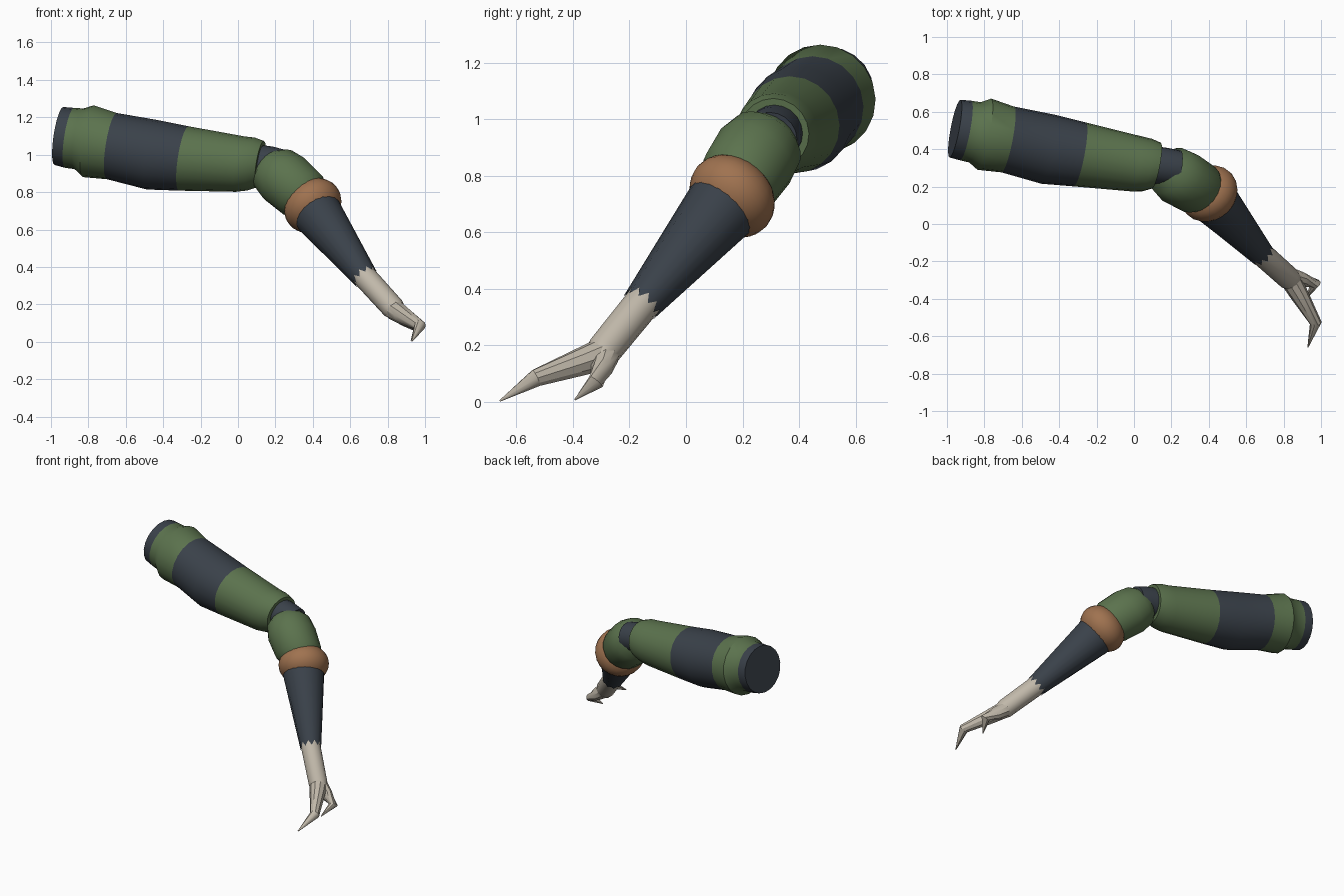
import bpy, bmesh, math
from mathutils import Vector

if "Cube" in bpy.data.objects:
    bpy.data.objects.remove(bpy.data.objects["Cube"], do_unlink=True)


def material(name, rgb):
    m = bpy.data.materials.new(name)
    m.use_nodes = True
    m.diffuse_color = (*rgb, 1)
    m.node_tree.nodes["Principled BSDF"].inputs["Base Color"].default_value = (*rgb, 1)
    return m


GREEN = material("moss green", (0.105, 0.17, 0.075))
DARK = material("slate", (0.042, 0.053, 0.068))
BROWN = material("brown", (0.35, 0.17, 0.08))
BONE = material("bone", (0.53, 0.48, 0.40))


def finish(bm, name, mats, angle):
    bmesh.ops.recalc_face_normals(bm, faces=bm.faces)
    mesh = bpy.data.meshes.new(name)
    bm.to_mesh(mesh)
    bm.free()
    for m in mats:
        mesh.materials.append(m)
    ob = bpy.data.objects.new(name, mesh)
    bpy.context.collection.objects.link(ob)
    bpy.ops.object.select_all(action="DESELECT")
    ob.select_set(True)
    bpy.context.view_layer.objects.active = ob
    bpy.ops.object.shade_smooth_by_angle(angle=math.radians(angle))


def limb(name, rings, mats, bands=None, sides=20, axis=None, teeth=0):
    """Loft circles given as (x, y, z, radius); bands is the slot per span."""
    bm = bmesh.new()
    pts = [Vector(r[:3]) for r in rings]
    loops = []
    for i, (p, ring) in enumerate(zip(pts, rings)):
        d = Vector(axis) if axis else pts[min(i + 1, len(pts) - 1)] - pts[max(i - 1, 0)]
        d.normalize()
        u = Vector((0, 0, 1)).cross(d).normalized()
        v = d.cross(u)
        loop = []
        for k in range(sides):
            a = math.tau * k / sides
            co = p + ring[3] * (u * math.cos(a) + v * math.sin(a))
            if teeth and i == len(pts) - 1:
                co += d * teeth * (k % 2 - 0.5)
            loop.append(bm.verts.new(co))
        loops.append(loop)
    for i in range(len(loops) - 1):
        for k in range(sides):
            n = (k + 1) % sides
            f = bm.faces.new((loops[i][k], loops[i][n], loops[i + 1][n], loops[i + 1][k]))
            f.material_index = bands[i] if bands else 0
    bm.faces.new(loops[0]).material_index = bands[0] if bands else 0
    if not teeth:
        bm.faces.new(loops[-1]).material_index = bands[-1] if bands else 0
    finish(bm, name, mats, 35)


# Banded upper leg
limb("upper_leg", [
    (-0.957, 0.51, 1.10, 0.157), (-0.90, 0.50, 1.09, 0.162),
    (-0.85, 0.49, 1.085, 0.164), (-0.80, 0.48, 1.072, 0.194),
    (-0.675, 0.452, 1.046, 0.179), (-0.46, 0.40, 1.0, 0.188),
    (-0.29, 0.372, 0.98, 0.174), (0.01, 0.322, 0.95, 0.15),
    (0.07, 0.315, 0.95, 0.143), (0.12, 0.312, 0.95, 0.125)],
    [GREEN, DARK], [1, 0, 0, 0, 1, 1, 0, 0, 0], axis=(1.02, -0.195, -0.155))

# Dark pin between upper leg and knee
limb("joint_pin", [(0.08, 0.32, 0.957, 0.1), (0.17, 0.307, 0.945, 0.1),
                   (0.235, 0.297, 0.93, 0.097)], [DARK])

# Rounded knee segment
limb("knee_segment", [
    (0.165, 0.31, 0.95, 0.095), (0.195, 0.285, 0.92, 0.14),
    (0.25, 0.245, 0.87, 0.155), (0.34, 0.19, 0.79, 0.148),
    (0.38, 0.17, 0.75, 0.12)], [GREEN], axis=(0.58, -0.48, -0.62))

# Flattened ball at the knee
shin = Vector((0.51, -0.57, -0.65)).normalized()
bm = bmesh.new()
bmesh.ops.create_uvsphere(bm, u_segments=24, v_segments=14, radius=1)
bmesh.ops.scale(bm, vec=(0.162, 0.162, 0.125), verts=bm.verts)
bmesh.ops.transform(bm, matrix=shin.to_track_quat("Z", "Y").to_matrix().to_4x4(), verts=bm.verts)
bmesh.ops.translate(bm, vec=(0.40, 0.163, 0.728), verts=bm.verts)
finish(bm, "knee_ball", [BROWN], 60)

# Tapered shin with a toothed cuff over the claw
limb("shin", [(0.40, 0.155, 0.72, 0.13), (0.43, 0.12, 0.68, 0.132),
              (0.68, -0.158, 0.345, 0.067)], [DARK], axis=shin, teeth=0.035)

# Claw stem and two bent claws
limb("claw_stem", [(0.64, -0.115, 0.40, 0.066), (0.68, -0.158, 0.345, 0.064),
                   (0.83, -0.292, 0.18, 0.062), (0.865, -0.315, 0.145, 0.045)],
     [BONE], sides=12)
limb("long_claw", [(0.83, -0.285, 0.175, 0.057), (0.88, -0.37, 0.142, 0.05),
                   (0.972, -0.53, 0.085, 0.032), (0.93, -0.658, 0.004, 0.003)],
     [BONE], sides=10)
limb("short_claw", [(0.84, -0.285, 0.165, 0.05), (0.90, -0.30, 0.12, 0.042),
                    (0.968, -0.318, 0.072, 0.03), (0.926, -0.393, 0.008, 0.003)],
     [BONE], sides=10)
